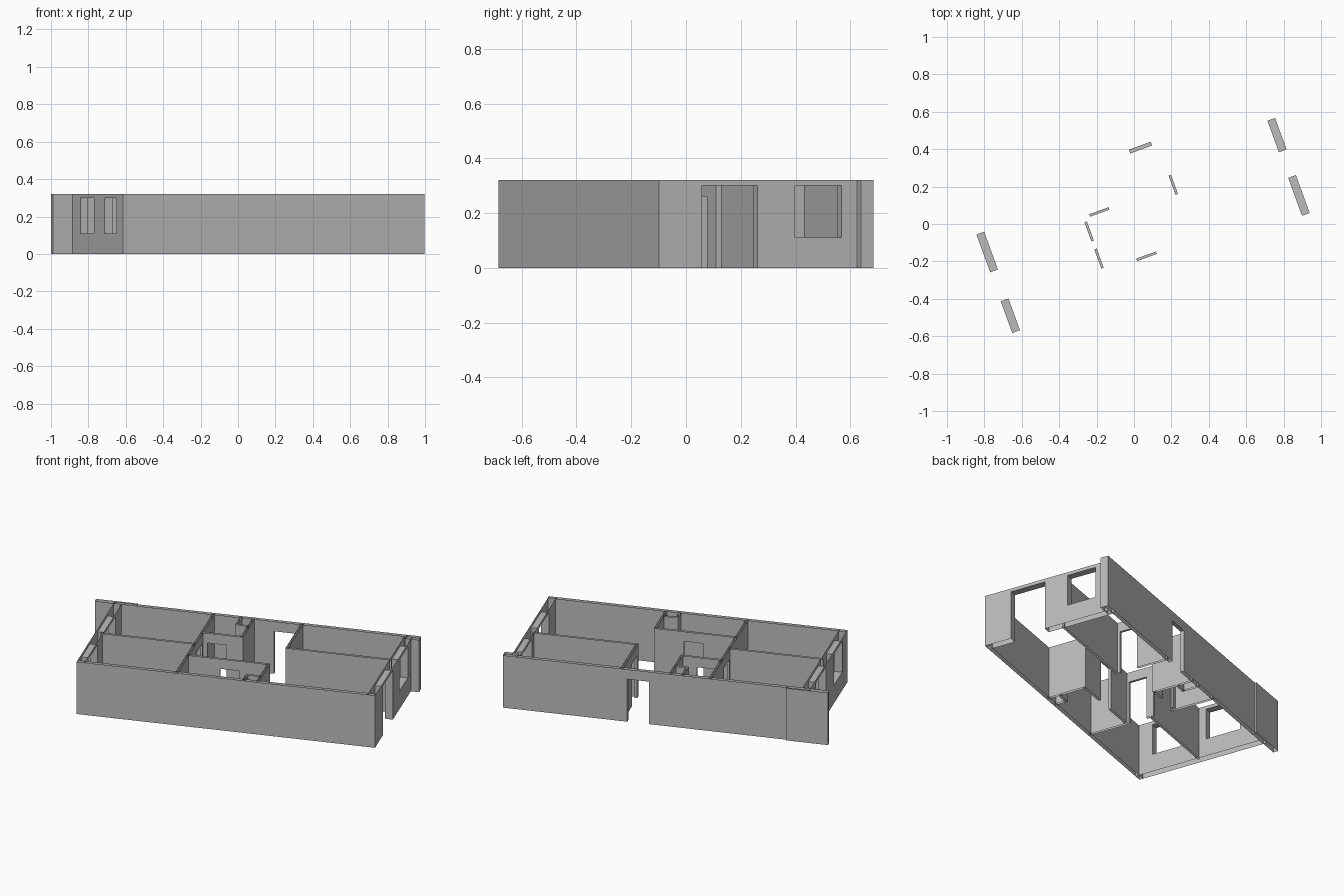
import bpy, bmesh, math

cube = bpy.data.objects.get("Cube")
if cube:
    bpy.data.objects.remove(cube, do_unlink=True)

HEIGHT = 0.32
TURN = math.radians(20)
INNER = 0.014      # partition thickness
OUTER = 0.022      # long wall thickness
END = 0.044        # end wall thickness
DOOR = (0, 0.26)
GLASS_DOOR = (0, 0.30)
WINDOW = (0.11, 0.30)

plaster = bpy.data.materials.new("grey_plaster")
plaster.use_nodes = True
GREY = (0.5, 0.5, 0.5, 1)
plaster.diffuse_color = GREY
plaster.node_tree.nodes["Principled BSDF"].inputs["Base Color"].default_value = GREY


def wall(name, axis, centre, start, end, thick, openings=()):
    """Open-topped hollow wall along an axis, with (from, to, (sill, head)) openings."""
    bm = bmesh.new()
    lo, hi = centre - thick / 2, centre + thick / 2

    def quad(points, flip=False):
        if axis == "v":                       # swapping axes mirrors the winding
            points = [(t, s, z) for s, t, z in points]
            flip = not flip
        if flip:
            points = points[::-1]
        bm.faces.new([bm.verts.new(p) for p in points])

    def sides(a, b, z0, z1):
        if b - a > 0.0001 and z1 > z0:
            quad([(a, lo, z0), (b, lo, z0), (b, lo, z1), (a, lo, z1)])
            quad([(a, hi, z0), (b, hi, z0), (b, hi, z1), (a, hi, z1)], True)

    def jamb(s, z0, z1, forward):
        quad([(s, lo, z0), (s, hi, z0), (s, hi, z1), (s, lo, z1)], not forward)

    def ledge(a, b, z, up):
        quad([(a, lo, z), (b, lo, z), (b, hi, z), (a, hi, z)], not up)

    jamb(start, 0, HEIGHT, False)
    jamb(end, 0, HEIGHT, True)
    cursor = start
    for a, b, (sill, head) in sorted(openings):
        sides(cursor, a, 0, HEIGHT)
        sides(a, b, 0, sill)
        sides(a, b, head, HEIGHT)
        jamb(a, sill, head, True)
        jamb(b, sill, head, False)
        ledge(a, b, head, False)
        if sill > 0:
            ledge(a, b, sill, True)
        cursor = b
    sides(cursor, end, 0, HEIGHT)

    bmesh.ops.remove_doubles(bm, verts=bm.verts, dist=0.0001)
    mesh = bpy.data.meshes.new(name)
    bm.to_mesh(mesh)
    bm.free()
    mesh.materials.append(plaster)
    obj = bpy.data.objects.new(name, mesh)
    obj.rotation_euler.z = TURN
    bpy.context.collection.objects.link(obj)


# Outer shell
wall("front_wall", "u", -0.422, -0.811, 0.904, OUTER)
wall("back_wall", "u", 0.372, -0.81, 0.95, OUTER, [(0.11, 0.235, DOOR)])
wall("left_end_wall", "v", 0.881, -0.432, 0.362, END,
     [(-0.266, -0.05, GLASS_DOOR), (0.095, 0.275, WINDOW)])
wall("right_end_wall", "v", -0.789, -0.432, 0.362, END,
     [(-0.325, -0.145, WINDOW), (0.02, 0.235, WINDOW)])
wall("back_corner_slab", "u", 0.377, -0.92, -0.68, 0.03)
wall("back_corner_stub", "u", 0.359, 0.87, 0.95, 0.048)

# Cross partitions
wall("right_cross_wall", "v", -0.239, -0.42, 0.37, INNER,
     [(-0.165, -0.055, DOOR), (-0.01, 0.1, DOOR)])
wall("left_cross_wall", "v", 0.269, 0.04, 0.37, INNER, [(0.07, 0.18, DOOR)])

# Partitions between the end rooms
wall("right_room_divider", "u", -0.033, -0.78, -0.239, INNER)
wall("left_room_divider", "u", 0.047, 0.262, 0.87, INNER)

# Front washroom with its service shaft
wall("front_washroom_wall", "u", -0.185, -0.239, 0.232, INNER, [(-0.052, 0.06, DOOR)])
wall("front_washroom_side", "v", 0.225, -0.42, -0.178, INNER)
wall("front_shaft_side", "v", 0.145, -0.42, -0.35, INNER)
wall("front_shaft_face", "u", -0.35, 0.138, 0.225, INNER)

# Back washroom with its service shaft
wall("back_washroom_wall", "u", 0.124, -0.239, -0.003, INNER, [(-0.207, -0.097, DOOR)])
wall("back_washroom_side", "v", -0.01, 0.117, 0.37, INNER)
wall("back_shaft_side", "v", -0.08, 0.27, 0.37, INNER)
wall("back_shaft_face", "u", 0.27, -0.087, -0.01, INNER)
